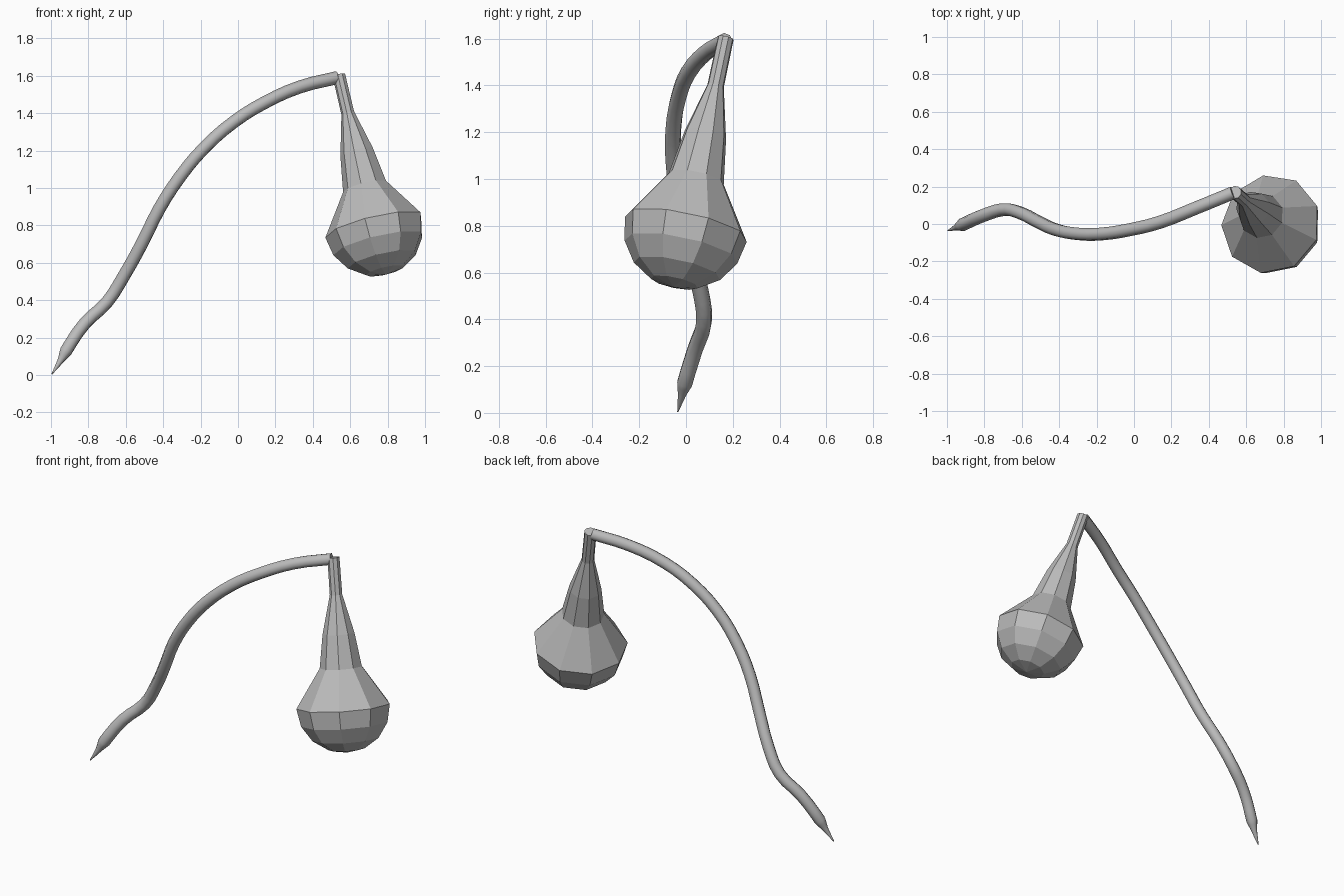
import bpy, bmesh, math
from mathutils import Vector

cube = bpy.data.objects.get("Cube")
if cube:
    bpy.data.objects.remove(cube, do_unlink=True)

grey = bpy.data.materials.new("plain_grey")
grey.use_nodes = True
grey.diffuse_color = (0.5, 0.5, 0.5, 1)
grey.node_tree.nodes["Principled BSDF"].inputs["Base Color"].default_value = grey.diffuse_color


def add_object(name, data):
    obj = bpy.data.objects.new(name, data)
    bpy.context.collection.objects.link(obj)
    data.materials.append(grey)
    return obj


# Stem: an eight-sided tube along a drooping curve, with a pointed root end
# (each point is x, y, z, relative thickness)
path = [
    (-0.995, -0.035, 0.005, 0.08), (-0.95, -0.018, 0.075, 0.5),
    (-0.92, -0.005, 0.128, 1), (-0.82, 0.04, 0.275, 1),
    (-0.70, 0.077, 0.39, 1), (-0.61, 0.06, 0.53, 1),
    (-0.51, 0.01, 0.71, 1), (-0.42, -0.03, 0.89, 1),
    (-0.31, -0.052, 1.06, 1), (-0.18, -0.054, 1.215, 1),
    (-0.02, -0.03, 1.355, 1), (0.14, 0.01, 1.455, 1),
    (0.33, 0.085, 1.54, 1), (0.53, 0.167, 1.59, 1),
]
curve = bpy.data.curves.new("stem", "CURVE")
curve.dimensions = "3D"
curve.bevel_depth = 0.035
curve.bevel_resolution = 2
curve.use_fill_caps = True
curve.resolution_u = 3
spline = curve.splines.new("BEZIER")
spline.bezier_points.add(len(path) - 1)
for point, (x, y, z, thickness) in zip(spline.bezier_points, path):
    point.co = (x, y, z)
    point.radius = thickness
    point.handle_left_type = point.handle_right_type = "AUTO"
stem = add_object("stem", curve)
bpy.ops.object.select_all(action="DESELECT")
stem.select_set(True)
bpy.context.view_layer.objects.active = stem
bpy.ops.object.convert(target="MESH")
bpy.context.object.data.shade_flat()

# Hanging bulb: nine-sided lathe, rounded below and drawn out to a thin neck
RADIUS = 0.27
profile = [(0, 0.847), (0.035, 0.847), (0.036, 0.634), (0.092, 0.414), (0.122, 0.22)]
for step in range(5):
    angle = step * math.pi / 8
    profile.append((RADIUS * math.cos(angle), -RADIUS * math.sin(angle)))

bm = bmesh.new()
verts = [bm.verts.new((-r, 0, z)) for r, z in profile]
edges = [bm.edges.new(pair) for pair in zip(verts, verts[1:])]
bmesh.ops.spin(bm, geom=verts + edges, cent=(0, 0, 0), axis=(0, 0, 1),
               angle=math.tau, steps=9, use_duplicate=False)
bmesh.ops.remove_doubles(bm, verts=bm.verts, dist=0.001)
bmesh.ops.recalc_face_normals(bm, faces=bm.faces)
mesh = bpy.data.meshes.new("bulb")
bm.to_mesh(mesh)
bm.free()

# Tilt the bulb so its neck leans up to the end of the stem
bulb = add_object("bulb", mesh)
lean = Vector((-0.235, 0.21, 1))
bulb.rotation_mode = "QUATERNION"
bulb.rotation_quaternion = Vector((0, 0, 1)).rotation_difference(lean)
bulb.location = (0.73, 0, 0.795)
